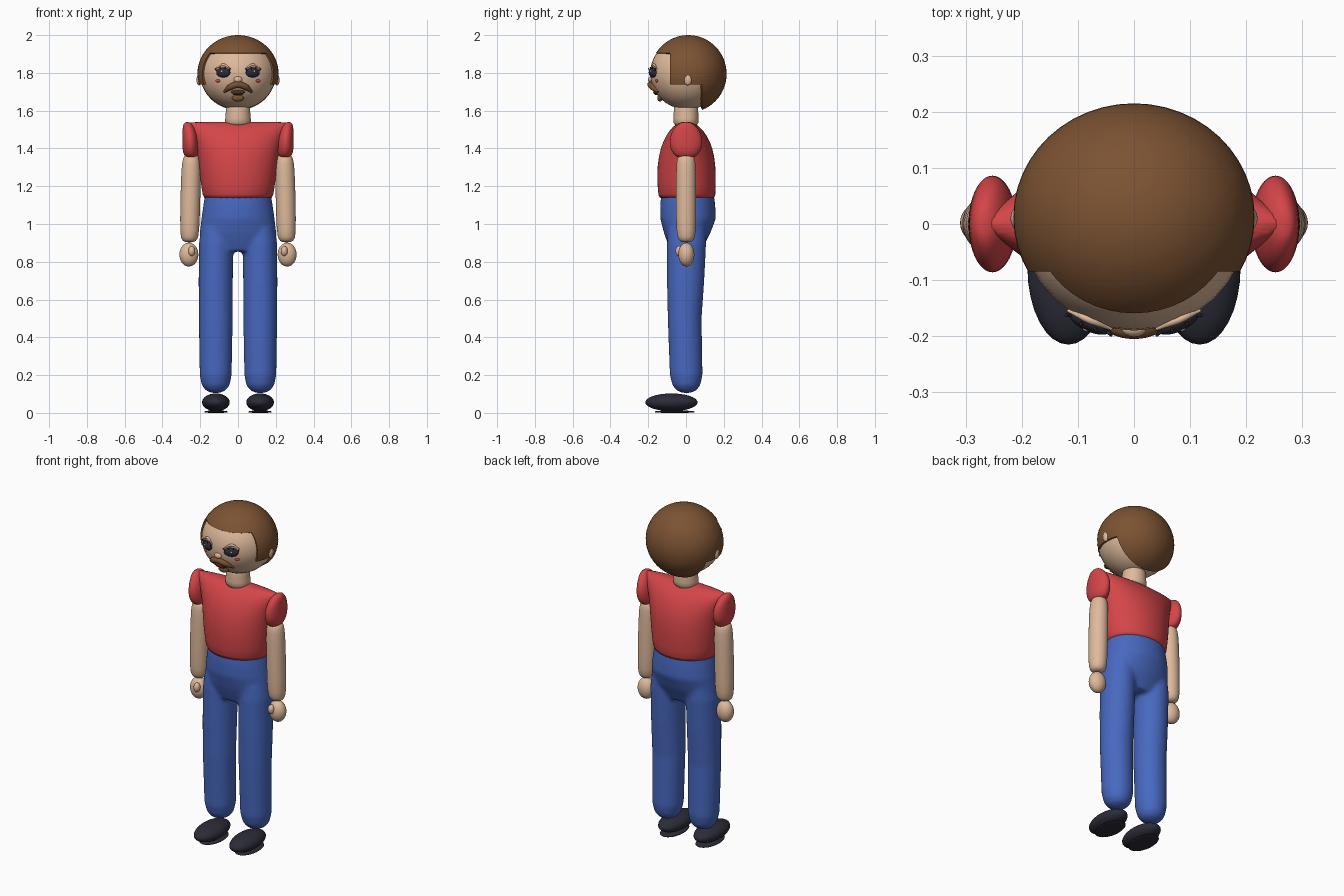
import bpy, bmesh, math
from mathutils import Matrix, Vector

cube = bpy.data.objects.get("Cube")
if cube:
    bpy.data.objects.remove(cube, do_unlink=True)


def material(name, rgb):
    m = bpy.data.materials.new(name)
    m.use_nodes = True
    m.diffuse_color = (*rgb, 1)
    m.node_tree.nodes["Principled BSDF"].inputs["Base Color"].default_value = (*rgb, 1)
    return m


SKIN = material("skin", (0.74, 0.49, 0.33))
HAIR = material("brown hair", (0.2, 0.085, 0.032))
RED = material("red cloth", (0.66, 0.06, 0.065))
BLUE = material("blue cloth", (0.065, 0.14, 0.53))
DARK = material("dark leather", (0.025, 0.025, 0.04))
WHITE = material("eye white", (0.75, 0.75, 0.75))
MOUTH = material("mouth brown", (0.07, 0.03, 0.015))


def finish(bm, name, mat):
    """Turn a bmesh into a smooth shaded object."""
    bmesh.ops.recalc_face_normals(bm, faces=bm.faces)
    mesh = bpy.data.meshes.new(name)
    bm.to_mesh(mesh)
    bm.free()
    mesh.materials.append(mat)
    mesh.polygons.foreach_set("use_smooth", [True] * len(mesh.polygons))
    obj = bpy.data.objects.new(name, mesh)
    bpy.context.collection.objects.link(obj)
    return obj


def add_rings(bm, rings, side=1, segments=32):
    """Loft a closed body through elliptical rings (z, cx, cy, rx, ry)."""
    previous = None
    for i, (z, cx, cy, rx, ry) in enumerate(rings):
        loop = []
        for k in range(segments):
            a = math.tau * k / segments
            loop.append(bm.verts.new((side * (cx + rx * math.cos(a)), cy + ry * math.sin(a), z)))
        if previous:
            for k in range(segments):
                n = (k + 1) % segments
                bm.faces.new((previous[k], previous[n], loop[n], loop[k]))
        if i in (0, len(rings) - 1):
            bm.faces.new(loop)
        previous = loop


def loft(name, rings, mat, side=1):
    bm = bmesh.new()
    add_rings(bm, rings, side)
    obj = finish(bm, name, mat)
    obj.modifiers.new("round", "SUBSURF").levels = 1
    obj.modifiers["round"].render_levels = 1
    return obj


def sphere_mesh(centre, radii, turn=0, u=32, v=20):
    bm = bmesh.new()
    place = (Matrix.Translation(centre) @ Matrix.Rotation(turn, 4, "Z")
             @ Matrix.Diagonal((*radii, 1)))
    bmesh.ops.create_uvsphere(bm, u_segments=u, v_segments=v, radius=1, matrix=place)
    return bm


def ball(name, centre, radii, mat, turn=0):
    return finish(sphere_mesh(centre, radii, turn), name, mat)


def tube(name, points, radius, mat, ends=1.0):
    curve = bpy.data.curves.new(name, "CURVE")
    curve.dimensions = "3D"
    curve.bevel_depth = radius
    curve.bevel_resolution = 3
    curve.resolution_u = 6
    curve.use_fill_caps = True
    spline = curve.splines.new("BEZIER")
    spline.bezier_points.add(len(points) - 1)
    for i, (bp, p) in enumerate(zip(spline.bezier_points, points)):
        bp.co = p
        bp.handle_left_type = bp.handle_right_type = "AUTO"
        bp.radius = ends if i in (0, len(points) - 1) else 1
    curve.materials.append(mat)
    obj = bpy.data.objects.new(name, curve)
    bpy.context.collection.objects.link(obj)
    return obj


# Head and neck
HEAD, HEAD_R = Vector((0, 0.005, 1.797)), Vector((0.202, 0.195, 0.19))
ball("head", HEAD, HEAD_R, SKIN)
loft("neck", [(1.65, 0, 0, 0.06, 0.06), (1.61, 0, 0, 0.065, 0.065),
              (1.56, 0, 0, 0.066, 0.066), (1.51, 0, 0, 0.078, 0.07)], SKIN)


def on_face(x, z, lift=0.0):
    """Point on the front of the head."""
    k = 1 - (x / HEAD_R.x) ** 2 - ((z - HEAD.z) / HEAD_R.z) ** 2
    return Vector((x, HEAD.y - HEAD_R.y * math.sqrt(k) - lift, z))


# Hair cap, cut to a straight fringe, sideburns and nape
FRINGE, SIDEBURN, TEMPLE, NAPE = 1.905, 1.738, -0.085, 0.085
bm = sphere_mesh((0, 0.012, 1.795), (0.215, 0.203, 0.205), u=48, v=32)
for axis, cuts in (("z", (FRINGE, SIDEBURN)), ("y", (TEMPLE, NAPE))):
    for c in cuts:
        direction = Vector((0, axis == "y", axis == "z"))
        bmesh.ops.bisect_plane(bm, geom=bm.verts[:] + bm.edges[:] + bm.faces[:],
                               plane_co=direction * c, plane_no=direction)
gone = []
for f in bm.faces:
    c = f.calc_center_median()
    if (c.y < TEMPLE and c.z < FRINGE) or (c.y < NAPE and c.z < SIDEBURN):
        gone.append(f)
bmesh.ops.delete(bm, geom=gone, context="FACES")
hair = finish(bm, "hair", HAIR)
shell = hair.modifiers.new("thickness", "SOLIDIFY")
shell.thickness = 0.018
shell.offset = -1
hair.modifiers.new("crisp rim", "EDGE_SPLIT").split_angle = math.radians(40)

# Nose, moustache, mouth and goatee
ball("nose", on_face(0, 1.765), (0.022, 0.014, 0.016), SKIN)
tube("moustache", [on_face(-0.073, 1.7), on_face(-0.04, 1.725, 0.006), on_face(0, 1.738, 0.008),
                   on_face(0.04, 1.725, 0.006), on_face(0.073, 1.7)], 0.017, HAIR, 0.4)
ball("mouth", on_face(0, 1.698), (0.036, 0.012, 0.013), MOUTH)
ball("lower_lip", on_face(0, 1.688), (0.026, 0.013, 0.006), HAIR)
ball("goatee", on_face(0, 1.668), (0.032, 0.014, 0.02), HAIR)

# Torso
loft("shirt", [(1.135, 0, 0.005, 0.182, 0.148), (1.14, 0, 0.005, 0.186, 0.151),
               (1.25, 0, 0.002, 0.203, 0.158), (1.36, 0, 0.003, 0.213, 0.15),
               (1.44, 0, 0.003, 0.232, 0.125), (1.5, 0, 0.002, 0.257, 0.088),
               (1.532, 0, 0, 0.272, 0.05), (1.542, 0, 0, 0.262, 0.02)], RED)

# Trousers: hips and both legs blended into one skin
bm = bmesh.new()
add_rings(bm, [(1.17, 0, 0.008, 0.172, 0.138), (1.1, 0, 0.009, 0.184, 0.146),
               (1.03, 0, 0.011, 0.194, 0.148), (0.95, 0, 0.006, 0.203, 0.122),
               (0.9, 0, 0.002, 0.19, 0.1), (0.855, 0, 0, 0.14, 0.08)])
for side in (1, -1):
    add_rings(bm, [(0.98, 0.115, 0.005, 0.08, 0.1), (0.9, 0.116, 0.003, 0.091, 0.104),
                   (0.7, 0.118, -0.002, 0.091, 0.099), (0.5, 0.118, -0.007, 0.09, 0.09),
                   (0.2, 0.118, 0.001, 0.085, 0.087), (0.145, 0.118, 0.002, 0.074, 0.074),
                   (0.118, 0.118, 0.002, 0.052, 0.052), (0.105, 0.118, 0.002, 0.02, 0.02)], side)
trousers = finish(bm, "trousers", BLUE)
blend = trousers.modifiers.new("blend", "REMESH")
blend.mode = "VOXEL"
blend.voxel_size = 0.01
blend.use_smooth_shade = True
soften = trousers.modifiers.new("soften", "SMOOTH")
soften.factor = 0.5
soften.iterations = 10

for side, word in ((1, "left"), (-1, "right")):
    # Arm: sleeve, arm, hand and thumb
    loft(word + "_sleeve", [(1.35, 0.248, 0, 0.02, 0.035), (1.36, 0.248, 0, 0.038, 0.062),
                            (1.4, 0.252, 0, 0.044, 0.085), (1.45, 0.252, 0, 0.043, 0.09),
                            (1.5, 0.258, 0, 0.036, 0.07), (1.53, 0.265, 0, 0.025, 0.04),
                            (1.54, 0.268, 0, 0.01, 0.02)], RED, side)
    loft(word + "_arm", [(1.37, 0.247, 0, 0.032, 0.036), (1.345, 0.247, 0, 0.046, 0.048),
                         (1.3, 0.248, 0, 0.052, 0.053), (1.1, 0.253, 0, 0.053, 0.054),
                         (0.95, 0.256, 0.001, 0.051, 0.052), (0.915, 0.257, 0.001, 0.042, 0.042),
                         (0.902, 0.257, 0.001, 0.022, 0.022)], SKIN, side)
    ball(word + "_hand", (side * 0.26, 0.002, 0.838), (0.05, 0.042, 0.063), SKIN)
    ball(word + "_thumb", (side * 0.245, -0.036, 0.857), (0.018, 0.02, 0.027), SKIN)

    # Shoe with a thin sole
    ball(word + "_shoe", (side * 0.117, -0.077, 0.056), (0.073, 0.138, 0.047), DARK)
    loft(word + "_sole", [(0, side * 0.117, -0.06, 0.061, 0.105),
                          (0.004, side * 0.117, -0.06, 0.063, 0.108),
                          (0.013, side * 0.117, -0.06, 0.061, 0.105)], DARK)

    # Ear
    ball(word + "_ear", (side * 0.207, 0.01, 1.763), (0.013, 0.02, 0.029), SKIN)

    # Eye with lid, glint, lashes and a small cheek mark
    turn = side * 0.42
    ball(word + "_eye", on_face(side * 0.078, 1.802), (0.04, 0.017, 0.026), DARK, turn)
    ball(word + "_eye_glint", on_face(side * 0.086, 1.808, 0.016), (0.006, 0.004, 0.005), WHITE, turn)
    tube(word + "_eyelid", [on_face(side * x, z, 0.003) for x, z in
                            ((0.04, 1.822), (0.08, 1.843), (0.118, 1.822))], 0.007, SKIN, 0.4)
    for i in range(4):
        x = side * (0.048 + 0.022 * i)
        z = 1.822 - 0.007 * abs(i - 1.5)
        tube(word + "_lash", [on_face(x, z, 0.008),
                              on_face(x + side * 0.005 * (i - 1.5), z + 0.012, 0.014)],
             0.005, DARK, 0.6)
    ball(word + "_cheek_mark", on_face(side * 0.106, 1.758), (0.013, 0.005, 0.008), RED, turn)
